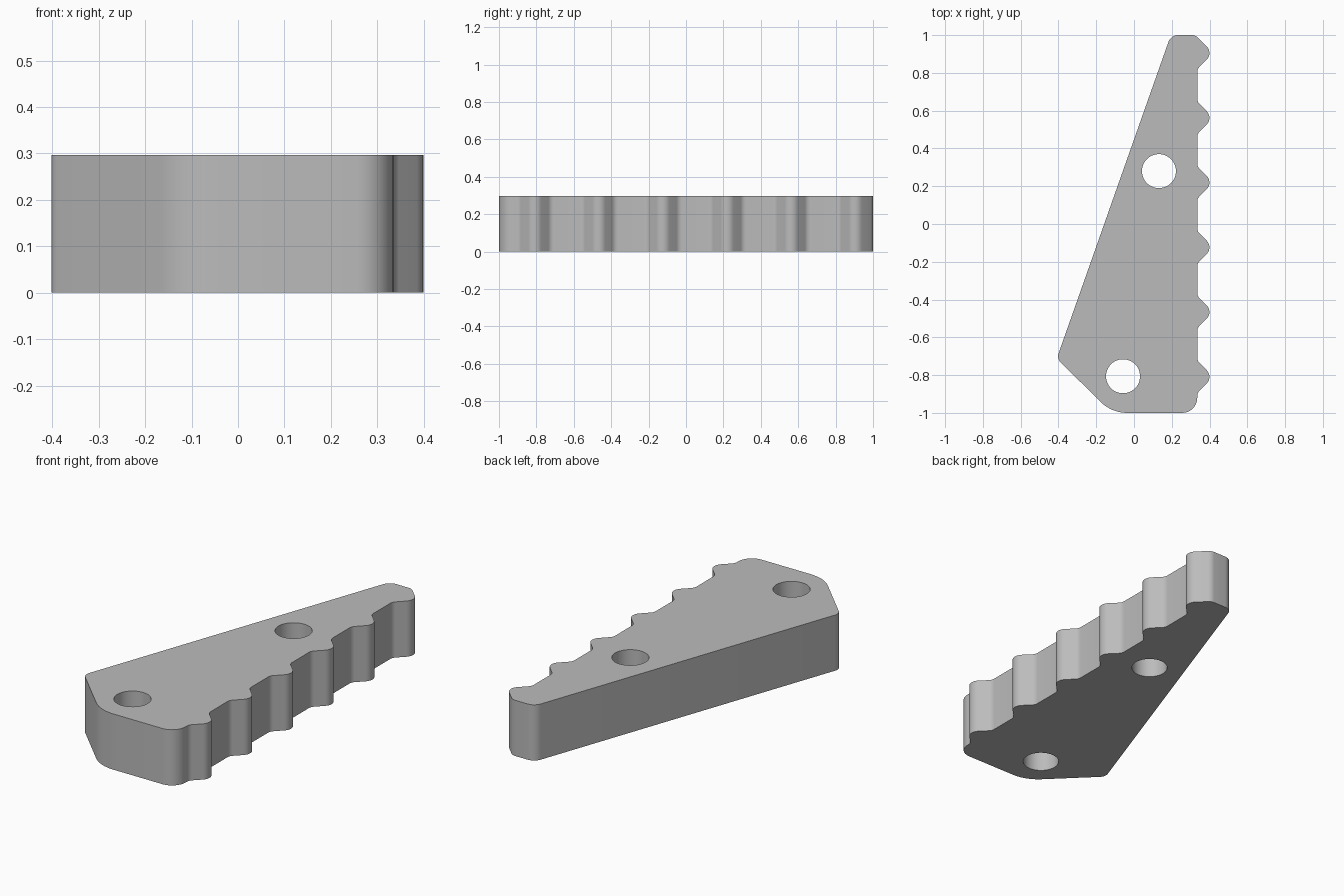
import bpy
import bmesh
import math
from mathutils import Vector

if "Cube" in bpy.data.objects:
    bpy.data.objects.remove(bpy.data.objects["Cube"], do_unlink=True)

HEIGHT = 0.297
VALLEY = 0.335      # x of the flats between teeth
PEAK = 0.42         # x of the unrounded tooth tips
TOOTH = PEAK - VALLEY


def fillet(corners, steps=8):
    """Round each (x, y, radius) corner of a closed outline with an arc."""
    points = []
    for i, (x, y, r) in enumerate(corners):
        p = Vector((x, y))
        a = (Vector(corners[i - 1][:2]) - p).normalized()
        b = (Vector(corners[(i + 1) % len(corners)][:2]) - p).normalized()
        half = a.angle(b) / 2
        centre = p + (a + b).normalized() * r / math.sin(half)
        start = p + a * r / math.tan(half) - centre
        end = p + b * r / math.tan(half) - centre
        turn = start.angle_signed(end)
        for s in range(steps + 1):
            t = -turn * s / steps
            c, sn = math.cos(t), math.sin(t)
            points.append(centre + Vector((start.x * c - start.y * sn,
                                           start.x * sn + start.y * c)))
    return points


def circle(x, y, r, n=48):
    return [Vector((x + r * math.cos(math.tau * i / n),
                    y + r * math.sin(math.tau * i / n))) for i in range(n)]


# Outline: rounded foot, toothed edge going up, tip, long slanted back
corners = [(-0.409, -0.712, 0.045), (-0.118, -1, 0.2), (VALLEY, -1, 0.08)]
for i in range(6):
    y = -0.809 + 0.3428 * i
    corners += [(VALLEY, y - TOOTH, 0.04), (PEAK, y, 0.05)]
    if i < 5:
        corners.append((VALLEY, y + TOOTH, 0.04))
corners += [(PEAK - (1 - y), 1, 0.045), (0.195, 1, 0.055)]

# Flat plate with two bolt holes, extruded upward
bm = bmesh.new()
edges = []
for loop in (fillet(corners), circle(0.132, 0.28, 0.09),
             circle(-0.058, -0.806, 0.09)):
    verts = [bm.verts.new((p.x, p.y, 0)) for p in loop]
    edges += [bm.edges.new((v, verts[i - 1])) for i, v in enumerate(verts)]
bmesh.ops.triangle_fill(bm, edges=edges, use_beauty=True)
grown = bmesh.ops.extrude_face_region(bm, geom=bm.faces[:], use_keep_orig=True)
top = [g for g in grown["geom"] if isinstance(g, bmesh.types.BMVert)]
bmesh.ops.translate(bm, verts=top, vec=(0, 0, HEIGHT))
bmesh.ops.recalc_face_normals(bm, faces=bm.faces[:])

mesh = bpy.data.meshes.new("toothed_bracket")
bm.to_mesh(mesh)
bm.free()
bracket = bpy.data.objects.new("toothed_bracket", mesh)
bpy.context.collection.objects.link(bracket)

# Plain grey material
grey = bpy.data.materials.new("light_grey")
grey.use_nodes = True
colour = (0.5, 0.5, 0.5, 1)
grey.diffuse_color = colour
grey.node_tree.nodes["Principled BSDF"].inputs["Base Color"].default_value = colour
mesh.materials.append(grey)

# Smooth curved walls, sharp rims
bpy.ops.object.select_all(action="DESELECT")
bracket.select_set(True)
bpy.context.view_layer.objects.active = bracket
bpy.ops.object.shade_smooth_by_angle(angle=math.radians(30))
